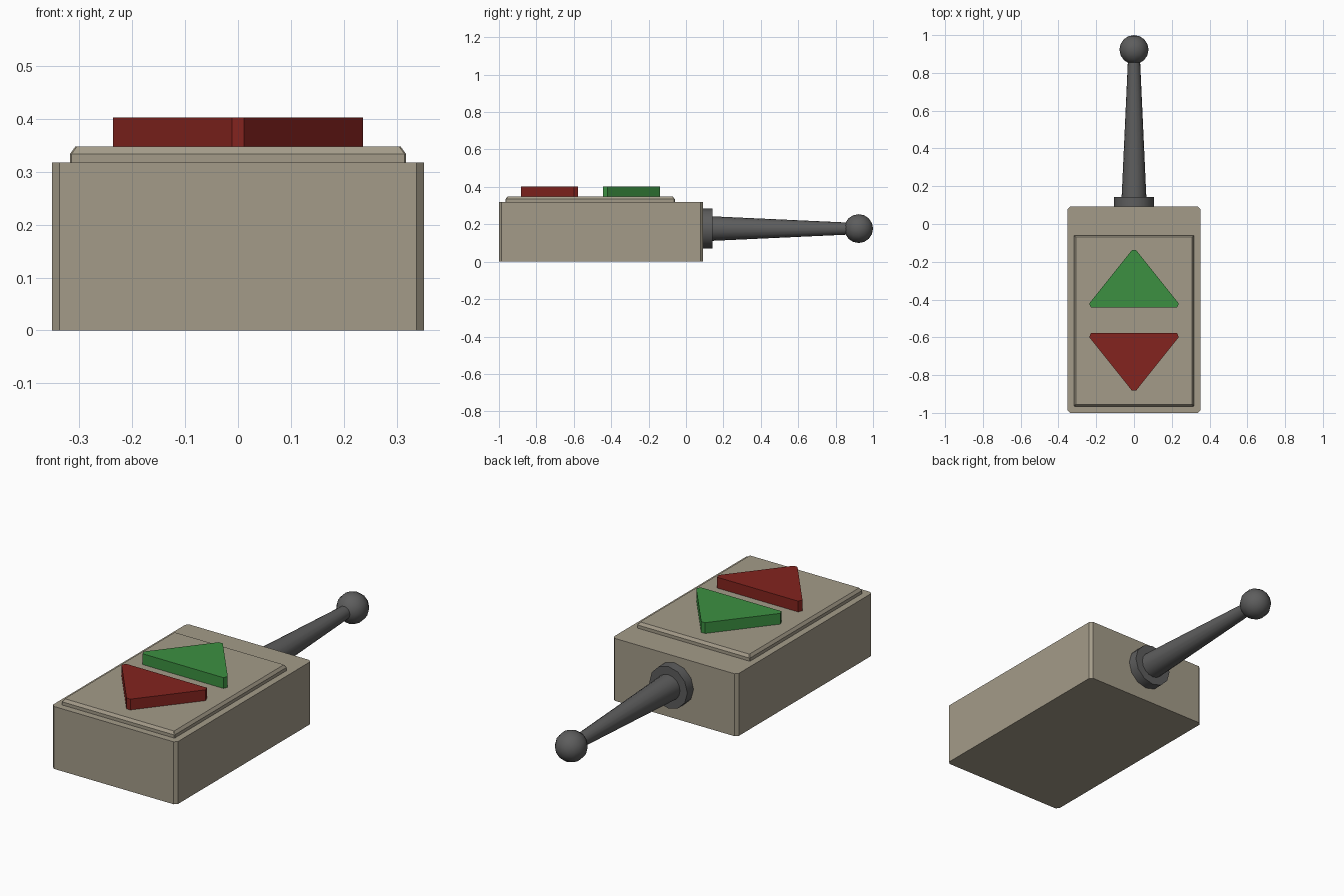
import bpy, bmesh, math
from mathutils import Matrix

if "Cube" in bpy.data.objects:
    bpy.data.objects.remove(bpy.data.objects["Cube"])


def material(name, rgb):
    m = bpy.data.materials.new(name)
    m.diffuse_color = (*rgb, 1)
    m.use_nodes = True
    m.node_tree.nodes["Principled BSDF"].inputs["Base Color"].default_value = m.diffuse_color
    return m


BEIGE = material("beige", (0.37, 0.33, 0.25))
RED = material("red", (0.23, 0.017, 0.013))
GREEN = material("green", (0.045, 0.28, 0.053))
GREY = material("dark_grey", (0.11, 0.11, 0.11))


def finish(name, bm, mat, smooth=False):
    bmesh.ops.recalc_face_normals(bm, faces=bm.faces)
    me = bpy.data.meshes.new(name)
    bm.to_mesh(me)
    bm.free()
    me.materials.append(mat)
    ob = bpy.data.objects.new(name, me)
    bpy.context.collection.objects.link(ob)
    if smooth:
        bpy.ops.object.select_all(action='DESELECT')
        ob.select_set(True)
        bpy.context.view_layer.objects.active = ob
        bpy.ops.object.shade_smooth_by_angle(angle=math.radians(40))
    return ob


def stack(name, rings, mat, smooth=False):
    """Skin a list of closed rings and cap both ends."""
    bm = bmesh.new()
    vs = [[bm.verts.new(p) for p in r] for r in rings]
    n = len(vs[0])
    for a, b in zip(vs, vs[1:]):
        for i in range(n):
            j = (i + 1) % n
            bm.faces.new((a[i], a[j], b[j], b[i]))
    bm.faces.new(vs[0])
    bm.faces.new(vs[-1])
    return finish(name, bm, mat, smooth)


def cut_rect(hx, y0, y1, c, z):
    return [(-hx + c, y0, z), (hx - c, y0, z), (hx, y0 + c, z), (hx, y1 - c, z),
            (hx - c, y1, z), (-hx + c, y1, z), (-hx, y1 - c, z), (-hx, y0 + c, z)]


def lathe(name, profile, sides, mat):
    """Round part along y at the antenna height; profile is (y, radius)."""
    ang = [2 * math.pi * i / sides for i in range(sides)]
    rings = [[(r * math.cos(a), y, AERIAL_Z + r * math.sin(a)) for a in ang] for y, r in profile]
    return stack(name, rings, mat, True)


AERIAL_Z = 0.177

# Case with cut vertical corners
stack("case", [cut_rect(0.352, -1, 0.092, 0.014, z) for z in (0, 0.318)], BEIGE)

# Raised control panel with bevelled top edge
stack("panel", [cut_rect(0.318, -0.965, -0.06, 0.003, 0.31),
                cut_rect(0.318, -0.965, -0.06, 0.003, 0.334),
                cut_rect(0.308, -0.955, -0.07, 0.003, 0.348)], BEIGE)

# Arrow buttons, mirrored up and down
for name, base, d, mat in (("up_button", -0.443, 1, GREEN), ("down_button", -0.577, -1, RED)):
    outline = [(-0.228, 0), (0.228, 0), (0.237, 0.022), (0.011, 0.305), (-0.011, 0.305), (-0.237, 0.022)]
    stack(name, [[(x, base + d * y, z) for x, y in outline] for z in (0.34, 0.403)], mat)

# Antenna: collar, tapered rod and ball tip
lathe("antenna_collar", [(0.08, 0.107), (0.142, 0.107)], 12, GREY)
lathe("antenna_rod", [(0.13, 0.066), (0.87, 0.032)], 16, GREY)
bm = bmesh.new()
bmesh.ops.create_uvsphere(bm, u_segments=12, v_segments=8, radius=0.077,
                          matrix=Matrix.Translation((0, 0.923, AERIAL_Z)) @ Matrix.Rotation(math.pi / 2, 4, 'X'))
finish("antenna_ball", bm, GREY, True)
